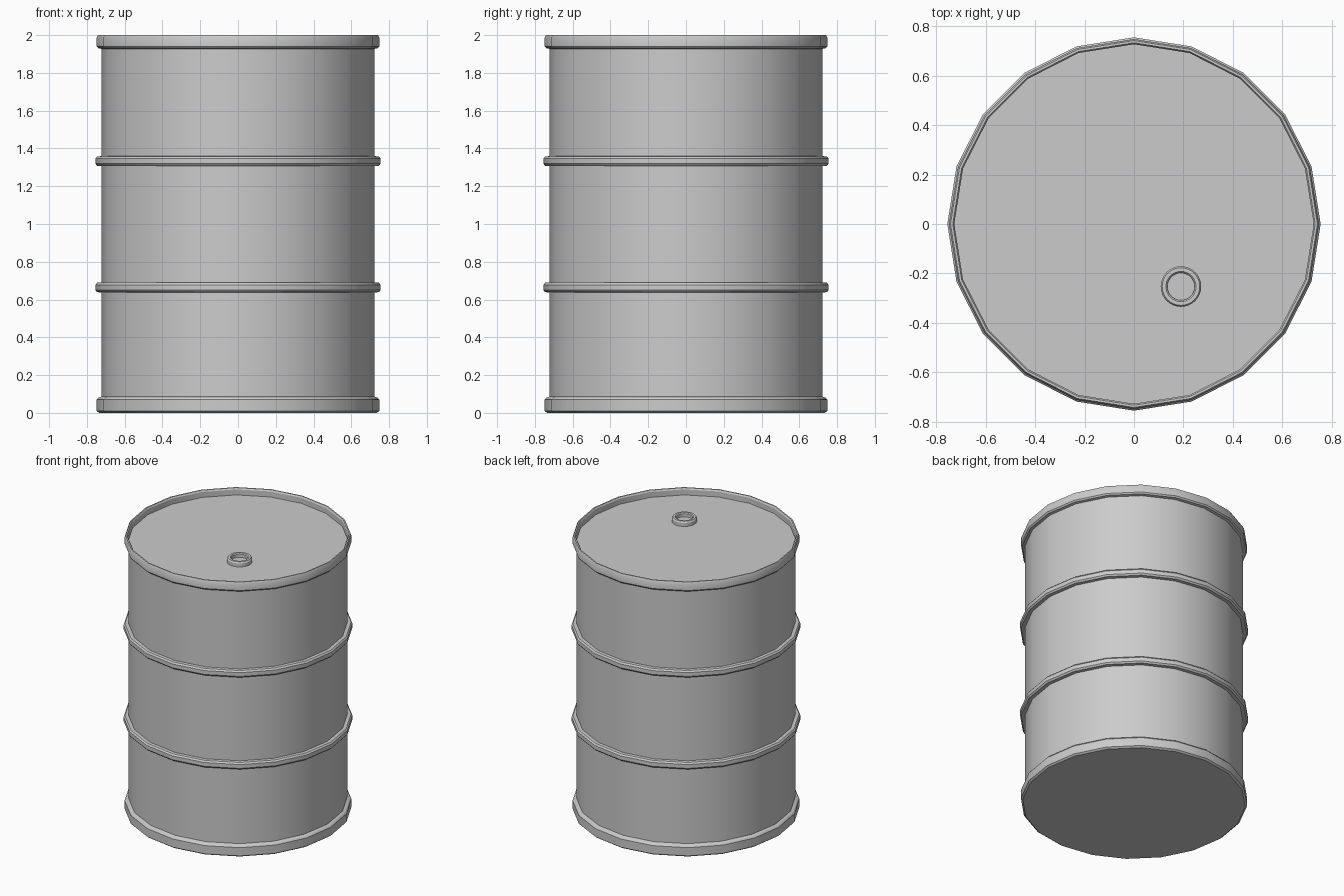
import bpy, bmesh
from math import cos, sin, pi, radians

if "Cube" in bpy.data.objects:
    bpy.data.objects.remove(bpy.data.objects["Cube"])


def lathe(name, profile, sides, loc=(0, 0, 0), closed=False, angle=30):
    """Revolve (radius, z) points around z; radius 0 becomes a pole."""
    bm = bmesh.new()
    rings = []
    for r, z in profile:
        if r == 0:
            rings.append([bm.verts.new((0, 0, z))] * sides)
        else:
            rings.append([bm.verts.new((r * cos(2 * pi * i / sides),
                                        r * sin(2 * pi * i / sides), z))
                          for i in range(sides)])
    pairs = list(zip(rings, rings[1:]))
    if closed:
        pairs.append((rings[-1], rings[0]))
    for a, b in pairs:
        for i in range(sides):
            j = (i + 1) % sides
            loop = list(dict.fromkeys([a[i], a[j], b[j], b[i]]))
            bm.faces.new(loop)
    bmesh.ops.recalc_face_normals(bm, faces=bm.faces)
    mesh = bpy.data.meshes.new(name)
    bm.to_mesh(mesh)
    bm.free()
    obj = bpy.data.objects.new(name, mesh)
    obj.location = loc
    bpy.context.collection.objects.link(obj)
    bpy.ops.object.select_all(action='DESELECT')
    obj.select_set(True)
    bpy.context.view_layer.objects.active = obj
    bpy.ops.object.shade_smooth_by_angle(angle=radians(angle))
    return obj


SIDES = 20
WALL = 0.722


def hoop(z):
    """Profile of one raised rolling hoop, bottom to top."""
    return [(WALL, z - 0.026), (0.746, z - 0.025), (0.755, z - 0.014),
            (0.755, z + 0.014), (0.746, z + 0.025), (WALL, z + 0.026)]


# Drum shell: flat base, bottom rim, two hoops, top rim and recessed lid
bottom_rim = [(0, 0), (0.735, 0), (0.748, 0.01), (0.748, 0.07),
              (0.74, 0.08), (WALL, 0.087)]
top_rim = [(WALL, 1.927), (0.74, 1.931), (0.748, 1.941), (0.748, 1.988),
           (0.742, 2.0), (0.733, 2.0), (0.727, 1.99), (0.727, 1.95), (0, 1.95)]
lathe("drum_shell",
      bottom_rim + hoop(0.664) + hoop(1.333) + top_rim, SIDES)

# Filler neck on the lid with an open, shallow bore
lathe("filler_neck",
      [(0.082, 1.945), (0.082, 1.976), (0.076, 1.985),
       (0.061, 1.985), (0.055, 1.979), (0.055, 1.956), (0, 1.956)],
      32, loc=(0.19, -0.253, 0))
